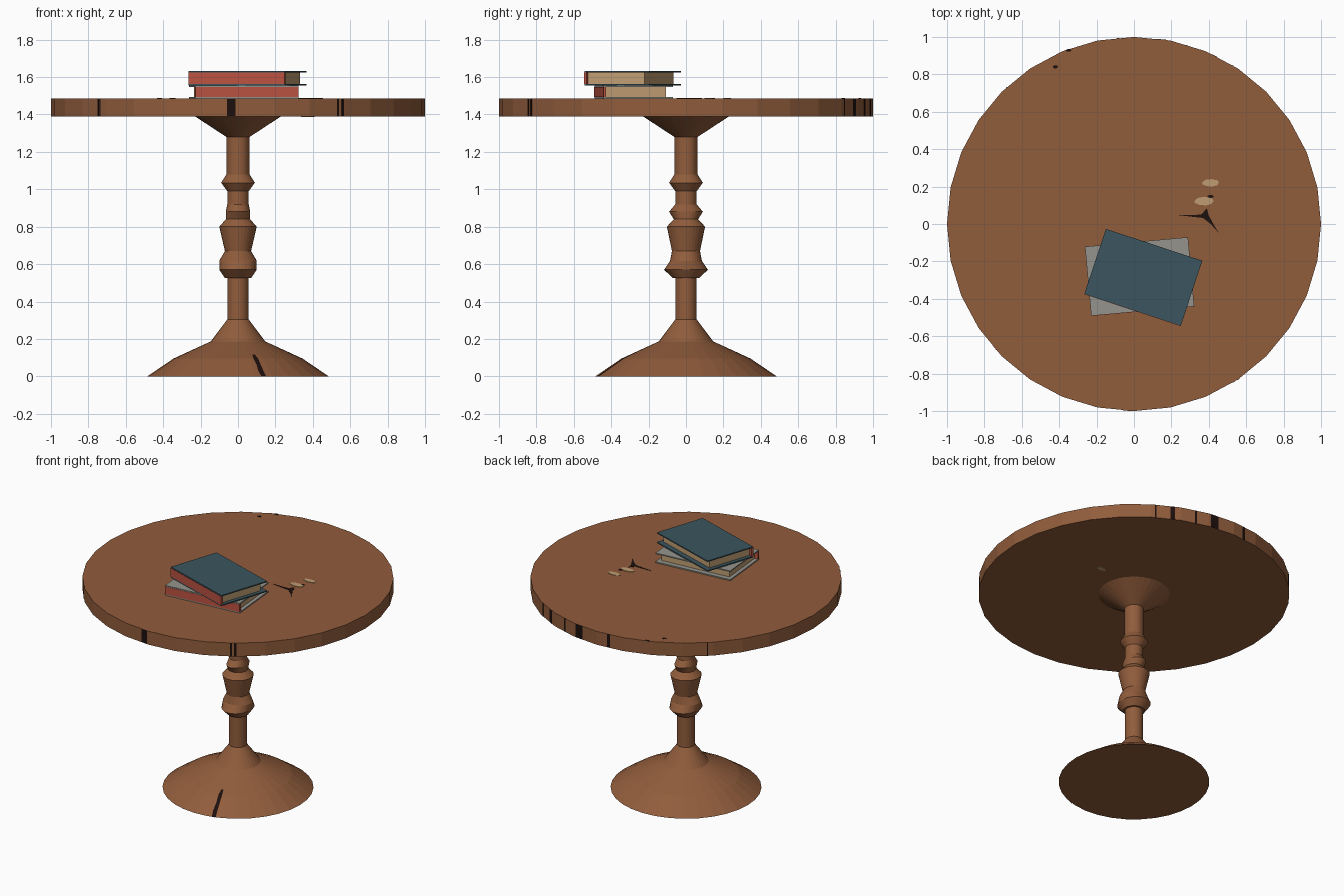
import bpy, bmesh, math
from mathutils import Matrix, Vector

if "Cube" in bpy.data.objects:
    bpy.data.objects.remove(bpy.data.objects["Cube"])

SIDES = 32
TOP_Z, UNDER_Z = 1.485, 1.39


def material(name, rgb):
    m = bpy.data.materials.new(name)
    m.diffuse_color = (*rgb, 1)
    m.use_nodes = True
    m.node_tree.nodes["Principled BSDF"].inputs["Base Color"].default_value = m.diffuse_color
    return m


wood = material("brown wood", (0.283, 0.109, 0.045))
dark = material("dark crack", (0.012, 0.005, 0.004))
red = material("red spine", (0.50, 0.085, 0.052))
teal = material("teal cover", (0.044, 0.089, 0.112))
grey = material("grey cover", (0.30, 0.296, 0.262))
paper = material("tan paper", (0.53, 0.34, 0.17))


def finish(name, bm, mat):
    bmesh.ops.recalc_face_normals(bm, faces=bm.faces)
    me = bpy.data.meshes.new(name)
    bm.to_mesh(me)
    bm.free()
    me.materials.append(mat)
    ob = bpy.data.objects.new(name, me)
    bpy.context.collection.objects.link(ob)
    return ob


def lathe(name, profile, mat):
    """Stack of rings (z, x radius, y radius), capped at both ends."""
    bm = bmesh.new()
    rings = []
    for z, rx, ry in profile:
        rings.append([bm.verts.new((rx * math.cos(i * math.tau / SIDES),
                                    ry * math.sin(i * math.tau / SIDES), z))
                      for i in range(SIDES)])
    for a, b in zip(rings, rings[1:]):
        for i in range(SIDES):
            j = (i + 1) % SIDES
            bm.faces.new((a[i], a[j], b[j], b[i]))
    bm.faces.new(rings[0][::-1])
    bm.faces.new(rings[-1])
    return finish(name, bm, mat)


def box(name, size, matrix, mat):
    bm = bmesh.new()
    bmesh.ops.create_cube(bm, size=1, matrix=matrix @ Matrix.Diagonal((*size, 1)))
    return finish(name, bm, mat)


def plate(name, outline, z, thick, mat):
    """Thin flat polygon lying on the table top."""
    bm = bmesh.new()
    f = bm.faces.new([bm.verts.new((x, y, z)) for x, y in outline])
    ext = bmesh.ops.extrude_face_region(bm, geom=[f])["geom"]
    bmesh.ops.translate(bm, vec=(0, 0, thick),
                        verts=[v for v in ext if isinstance(v, bmesh.types.BMVert)])
    return finish(name, bm, mat)


# Table top
lathe("table_top", [(UNDER_Z, 1, 1), (TOP_Z, 1, 1)], wood)

# Flared foot and turned column
foot = [(0, 0.485), (0.095, 0.345), (0.187, 0.145), (0.305, 0.057)]
lathe("foot", [(z, r, r) for z, r in foot], wood)
lathe("column", [
    (0.30, 0.057, 0.057), (0.525, 0.057, 0.057), (0.525, 0.07, 0.07),
    (0.57, 0.10, 0.117), (0.618, 0.10, 0.085), (0.67, 0.07, 0.075),
    (0.80, 0.10, 0.102), (0.84, 0.065, 0.065), (0.88, 0.065, 0.09),
    (0.92, 0.057, 0.057), (0.99, 0.057, 0.057), (1.035, 0.09, 0.09),
    (1.08, 0.062, 0.062), (1.28, 0.062, 0.062), (UNDER_Z, 0.23, 0.23)], wood)


# Books: two covers, page block and a spine on the front long edge
def book(name, center, angle, length, width, z0, z1, cover_mat):
    m = Matrix.Translation((*center, 0)) @ Matrix.Rotation(math.radians(angle), 4, "Z")
    t, mid, h = 0.008, (z0 + z1) / 2, z1 - z0
    for part, z in (("lower", z0 + t / 2), ("upper", z1 - t / 2)):
        box(f"{name}_{part}_cover", (length, width, t),
            m @ Matrix.Translation((0, 0, z)), cover_mat)
    box(name + "_pages", (length - 0.05, width - 0.045, h - 2 * t),
        m @ Matrix.Translation((0, -0.012, mid)), paper)
    box(name + "_spine", (length, 0.014, h - 2 * t),
        m @ Matrix.Translation((0, -width / 2 + 0.005, mid)), red)


book("bottom_book", (0.03, -0.28), 5.2, 0.553, 0.37, TOP_Z, 1.555, grey)
book("top_book", (0.05, -0.285), -18.3, 0.543, 0.366, 1.556, 1.632, teal)

# Dark splits in the rim: (angle, width), laid on the rim facets
step = 360 / SIDES
for k, (ang, w) in enumerate([(267.9, 0.045), (221.4, 0.008), (222.3, 0.008),
                              (302.4, 0.012), (304, 0.014), (58, 0.01),
                              (64.5, 0.03), (73.6, 0.015), (81.4, 0.058),
                              (95, 0.02), (133, 0.006)]):
    mid = (math.floor(ang / step) + 0.5) * step
    apothem = math.cos(math.radians(step / 2))
    off = apothem * math.tan(math.radians(ang - mid))
    m = (Matrix.Rotation(math.radians(mid), 4, "Z")
         @ Matrix.Translation((apothem, off, (TOP_Z + UNDER_Z) / 2)))
    box(f"rim_split_{k}", (0.004, w, TOP_Z - UNDER_Z - 0.002), m, dark)


# Worn chips and cracks on the table top
def blob(cx, cy, rx, ry):
    return [(cx + rx * math.cos(i * math.tau / 9) * (1 + 0.12 * (i % 2)),
             cy + ry * math.sin(i * math.tau / 9)) for i in range(9)]


plate("chip_a", blob(0.41, 0.22, 0.044, 0.02), TOP_Z, 0.003, paper)
plate("chip_b", blob(0.375, 0.122, 0.05, 0.023), TOP_Z, 0.003, paper)
plate("chip_under", blob(0.375, 0.122, 0.035, 0.018), UNDER_Z - 0.003, 0.003, paper)
plate("top_crack", [(0.24, 0.047), (0.36, 0.05), (0.39, 0.085), (0.40, 0.045),
                    (0.43, -0.01), (0.455, -0.05), (0.41, 0.0), (0.37, 0.032)],
      TOP_Z, 0.002, dark)
plate("small_crack", blob(0.41, 0.147, 0.017, 0.008), TOP_Z, 0.002, dark)
plate("edge_spot_a", blob(-0.42, 0.84, 0.013, 0.009), TOP_Z, 0.002, dark)
plate("edge_spot_b", blob(-0.35, 0.928, 0.015, 0.007), TOP_Z, 0.002, dark)


# Crack running down the front of the foot
def foot_radius(z):
    for (za, ra), (zb, rb) in zip(foot, foot[1:]):
        if z <= zb:
            return ra + (rb - ra) * (z - za) / (zb - za)
    return foot[-1][1]


bm = bmesh.new()
pairs = []
for z, xa, xb in [(0.115, 0.077, 0.09), (0.095, 0.083, 0.107), (0.06, 0.1, 0.122),
                  (0.03, 0.108, 0.135), (0.0, 0.125, 0.15)]:
    r = foot_radius(z) + 0.003
    pairs.append([bm.verts.new((x, -math.sqrt(r * r - x * x), z + 0.001)) for x in (xa, xb)])
for (a, b), (c, d) in zip(pairs, pairs[1:]):
    bm.faces.new((a, c, d, b))
finish("foot_crack", bm, dark)
